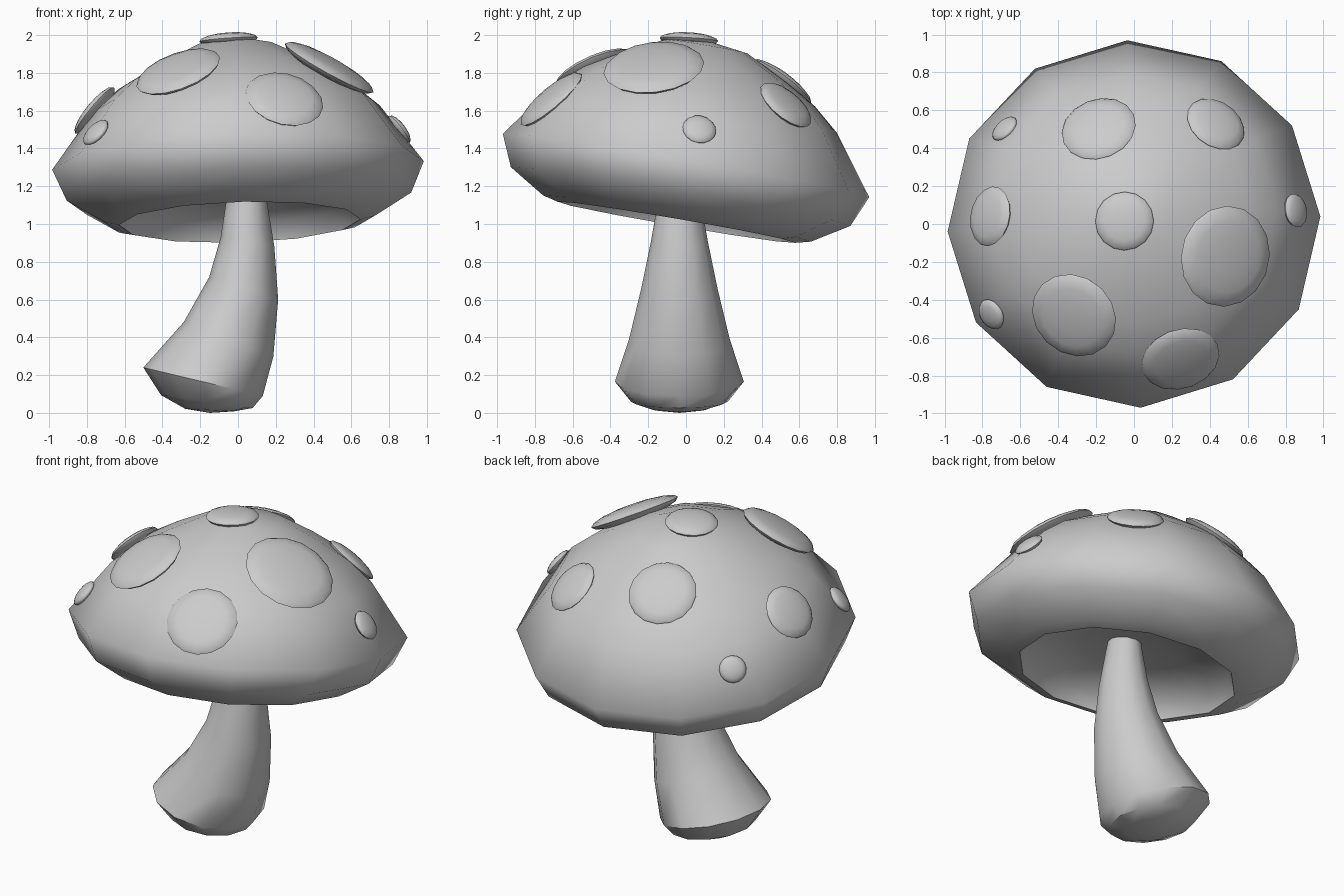
import bpy, bmesh
from math import sin, cos, pi, radians
from mathutils import Vector, Matrix
from mathutils.bvhtree import BVHTree

cube = bpy.data.objects.get("Cube")
if cube:
    bpy.data.objects.remove(cube, do_unlink=True)

SIDES = 12


def finish(name, bm, angle):
    """Turn a bmesh into a smooth-shaded object."""
    bmesh.ops.recalc_face_normals(bm, faces=bm.faces)
    mesh = bpy.data.meshes.new(name)
    bm.to_mesh(mesh)
    bm.free()
    obj = bpy.data.objects.new(name, mesh)
    bpy.context.collection.objects.link(obj)
    bpy.ops.object.select_all(action="DESELECT")
    obj.select_set(True)
    bpy.context.view_layer.objects.active = obj
    bpy.ops.object.shade_smooth_by_angle(angle=radians(angle))
    return obj


def loft(frames, start, end, twist=0.0):
    """Skin unit circles placed by matrices, closed by a point at each end."""
    bm = bmesh.new()
    rings = []
    for frame in frames:
        rings.append([
            bm.verts.new(frame @ Vector((cos(twist + 2 * pi * i / SIDES),
                                         sin(twist + 2 * pi * i / SIDES), 0)))
            for i in range(SIDES)])
    tips = bm.verts.new(start), bm.verts.new(end)
    for i in range(SIDES):
        j = (i + 1) % SIDES
        for a, b in zip(rings, rings[1:]):
            bm.faces.new((a[i], a[j], b[j], b[i]))
        bm.faces.new((tips[0], rings[0][j], rings[0][i]))
        bm.faces.new((tips[1], rings[-1][i], rings[-1][j]))
    return bm


# Cap: tilted lathe profile (radius, height from rim) with a hollow underside
up = Vector((-0.03, 0.172, 1)).normalized()
tilt = Matrix.Translation((0, 0, 1.31)) @ \
    Vector((0, 0, 1)).rotation_difference(up).to_matrix().to_4x4()
profile = [(0.22, 0.64), (0.45, 0.525), (0.62, 0.425), (0.76, 0.305), (0.985, 0),
           (0.913, -0.167), (0.72, -0.285), (0.64, -0.305), (0.6, -0.21), (0.3, -0.14)]
frames = [tilt @ Matrix.Translation((0, 0, h)) @ Matrix.Diagonal((r, r, 1, 1))
          for r, h in profile]
cap_bm = loft(frames, tilt @ Vector((0, 0, 0.67)), tilt @ Vector((0, 0, -0.12)),
              radians(2.2))
bmesh.ops.recalc_face_normals(cap_bm, faces=cap_bm.faces)
surface = BVHTree.FromBMesh(cap_bm)
finish("cap", cap_bm, 72)

# Stem: bent taper with a rounded foot (x, z, radius, lean in degrees)
sections = [(-0.15, 0.015, 0.13, 3), (-0.165, 0.06, 0.245, 8), (-0.185, 0.165, 0.325, 13.4),
            (-0.05, 0.39, 0.254, 21), (0.03, 0.66, 0.192, 18), (0.05, 0.905, 0.144, 9),
            (0.045, 1.12, 0.108, 0), (0.04, 1.24, 0.09, 0)]
frames = [Matrix.Translation((x, -0.035, z)) @ Matrix.Rotation(radians(lean), 4, "Y")
          @ Matrix.Diagonal((r, r * 1.05, 1, 1)) for x, z, r, lean in sections]
finish("stem", loft(frames, (-0.15, -0.035, 0), (0.04, -0.035, 1.26)), 40)


# Spots: flattened balls laid on the cap (x, y, radius)
def cast(x, y):
    point, normal, _, _ = surface.ray_cast(Vector((x, y, 3)), Vector((0, 0, -1)))
    return point, normal


spots = [(-0.05, 0.015, 0.155), (-0.185, 0.5, 0.2), (0.43, 0.525, 0.165),
         (-0.755, 0.04, 0.16), (0.85, 0.07, 0.09), (0.48, -0.17, 0.268),
         (-0.315, -0.48, 0.235), (0.245, -0.71, 0.21), (-0.75, -0.475, 0.085),
         (-0.68, 0.5, 0.08)]
for number, (x, y, r) in enumerate(spots, 1):
    point, normal = cast(x, y)
    # Average the slope across the area the spot covers
    for i in range(8):
        reach = r * 0.5
        normal = normal + cast(x + reach * cos(i * pi / 4), y + reach * sin(i * pi / 4))[1]
    normal.normalize()
    place = Matrix.Translation(point + normal * 0.005) @ \
        Vector((0, 0, 1)).rotation_difference(normal).to_matrix().to_4x4()
    bm = bmesh.new()
    thickness = 0.02 + 0.11 * r
    bmesh.ops.create_uvsphere(bm, u_segments=16, v_segments=8, radius=1,
                              matrix=place @ Matrix.Diagonal((r, r, thickness, 1)))
    finish(f"spot_{number}", bm, 60)
